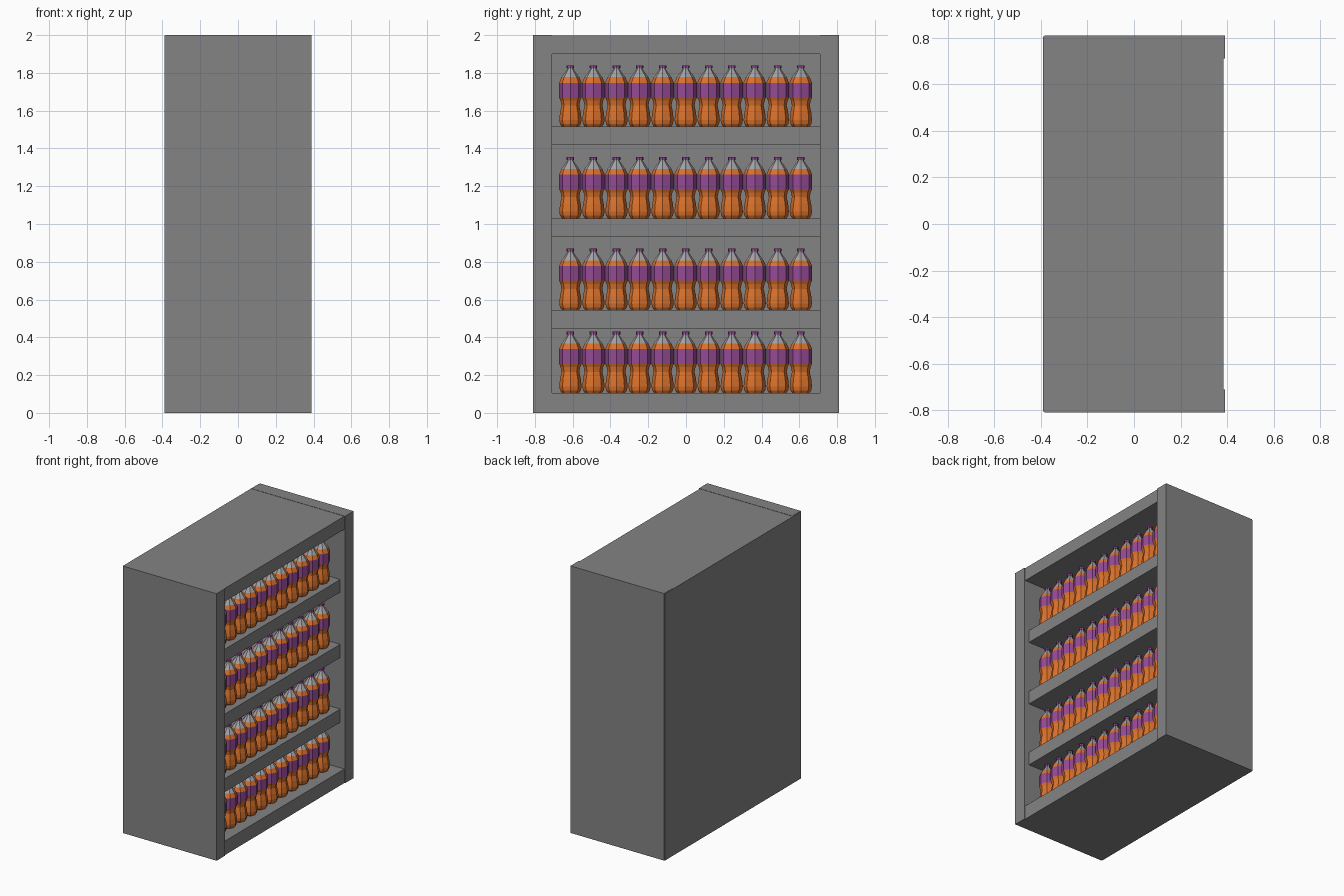
import bpy, bmesh, math

if "Cube" in bpy.data.objects:
    bpy.data.objects.remove(bpy.data.objects["Cube"])


def material(name, rgb):
    m = bpy.data.materials.new(name)
    m.diffuse_color = (*rgb, 1.0)
    m.use_nodes = True
    m.node_tree.nodes["Principled BSDF"].inputs["Base Color"].default_value = m.diffuse_color
    return m


GREY = material("cabinet grey", (0.23, 0.23, 0.23))
ORANGE = material("orange drink", (0.72, 0.17, 0.025))
PURPLE = material("purple label", (0.30, 0.07, 0.30))
CLEAR = material("pale grey neck", (0.36, 0.36, 0.38))


def box(name, x, y, z):
    """Box from (min, max) pairs on each axis."""
    bm = bmesh.new()
    bmesh.ops.create_cube(bm, size=1)
    for v in bm.verts:
        for i, (lo, hi) in enumerate((x, y, z)):
            v.co[i] = hi if v.co[i] > 0 else lo
    me = bpy.data.meshes.new(name)
    bm.to_mesh(me)
    bm.free()
    me.materials.append(GREY)
    ob = bpy.data.objects.new(name, me)
    bpy.context.collection.objects.link(ob)
    return ob


# cabinet shell, open towards +x
box("front_side_panel", (-0.385, 0.39), (-0.81, -0.71), (0, 2))
box("rear_side_panel", (-0.385, 0.39), (0.71, 0.81), (0, 2))
box("back_panel", (-0.39, -0.34), (-0.805, 0.805), (0.0, 1.998))
box("top_panel", (-0.385, 0.384), (-0.71, 0.71), (1.90, 1.998))
box("bottom_panel", (-0.385, 0.384), (-0.71, 0.71), (0.0, 0.105))

# shelves, slightly set back
for i, span in enumerate(((0.445, 0.545), (0.93, 1.03), (1.42, 1.515))):
    box(f"shelf_{i + 1}", (-0.34, 0.35), (-0.71, 0.71), span)

# bottle: radius / height profile turned around z
PROFILE = [(0.045, 0.0), (0.055, 0.014), (0.059, 0.035), (0.055, 0.075),
           (0.047, 0.112), (0.052, 0.138), (0.060, 0.155), (0.060, 0.232),
           (0.047, 0.262), (0.030, 0.285), (0.016, 0.305), (0.016, 0.310),
           (0.020, 0.310), (0.020, 0.325)]
SIDES = 8


def bottle_mesh():
    bm = bmesh.new()
    rings = [[bm.verts.new((r * math.cos(2 * math.pi * k / SIDES),
                            r * math.sin(2 * math.pi * k / SIDES), h))
              for k in range(SIDES)] for r, h in PROFILE]
    for a, b in zip(rings, rings[1:]):
        for k in range(SIDES):
            n = (k + 1) % SIDES
            bm.faces.new((a[k], a[n], b[n], b[k]))
    bm.faces.new(rings[0][::-1])
    bm.faces.new(rings[-1])
    # colour by height: drink, label, neck, cap
    for f in bm.faces:
        h = f.calc_center_median().z
        if 0.155 < h < 0.232 or h > 0.3095:
            f.material_index = 1
        elif h > 0.262:
            f.material_index = 2
    me = bpy.data.meshes.new("bottle")
    bm.to_mesh(me)
    bm.free()
    for m in (ORANGE, PURPLE, CLEAR):
        me.materials.append(m)
    return me


# one row of eleven bottles on each level
mesh = bottle_mesh()
for row, z in enumerate((0.105, 0.545, 1.03, 1.515)):
    for i in range(11):
        ob = bpy.data.objects.new(f"bottle_{row + 1}_{i + 1}", mesh)
        ob.location = (0.265, -0.612 + 0.122 * i, z)
        bpy.context.collection.objects.link(ob)
